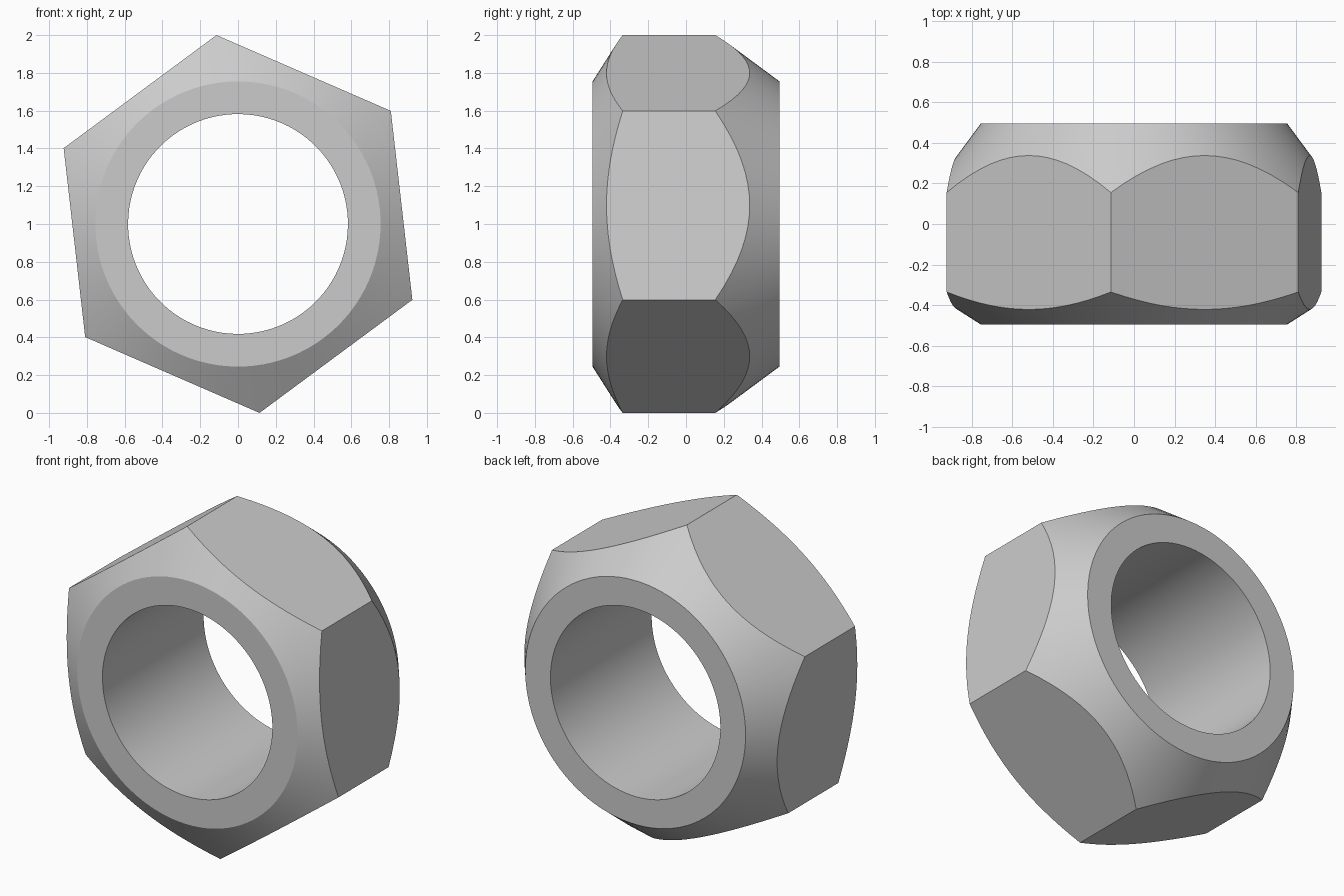
import bpy
import bmesh
import math

cube = bpy.data.objects.get("Cube")
if cube:
    bpy.data.objects.remove(cube, do_unlink=True)

SIDES = 6
STEPS = 16                      # segments along each flat
TURN = math.radians(36.5)       # angle of one corner
CORNER = 1.0065                 # corner radius
FLAT = CORNER * math.cos(math.pi / SIDES)
RIM = 0.755                     # radius of the flat end faces
BORE = 0.582
HALF = 0.495                    # half thickness
FRONT_DROP = 0.16               # chamfer depth at the corners
BACK_DROP = 0.34


def section(angle):
    """Closed cross-section (radius, y) of the nut at an angle from a corner."""
    within = angle % (math.tau / SIDES) - math.pi / SIDES
    outer = FLAT / math.cos(within)
    reach = (outer - RIM) / (CORNER - RIM)
    return [(BORE, -HALF), (RIM, -HALF), (outer, -HALF + FRONT_DROP * reach),
            (outer, HALF - BACK_DROP * reach), (RIM, HALF), (BORE, HALF)]


# Hexagonal nut: sweep the section around the bore
bm = bmesh.new()
count = SIDES * STEPS
rings = []
for i in range(count):
    angle = math.tau * i / count
    a = angle + TURN
    rings.append([bm.verts.new((r * math.cos(a), y, 1 + r * math.sin(a)))
                  for r, y in section(angle)])
for i in range(count):
    here, after = rings[i], rings[(i + 1) % count]
    for j in range(len(here)):
        k = (j + 1) % len(here)
        bm.faces.new((here[j], here[k], after[k], after[j]))
bmesh.ops.recalc_face_normals(bm, faces=bm.faces)
mesh = bpy.data.meshes.new("hex_nut")
bm.to_mesh(mesh)
bm.free()

nut = bpy.data.objects.new("hex_nut", mesh)
bpy.context.collection.objects.link(nut)

# Plain grey metal
grey = bpy.data.materials.new("light_grey")
grey.use_nodes = True
colour = (0.6, 0.6, 0.6, 1)
grey.diffuse_color = colour
grey.node_tree.nodes["Principled BSDF"].inputs["Base Color"].default_value = colour
mesh.materials.append(grey)

# Smooth bore and chamfers, crisp edges
bpy.ops.object.select_all(action='DESELECT')
nut.select_set(True)
bpy.context.view_layer.objects.active = nut
bpy.ops.object.shade_smooth_by_angle(angle=math.radians(25))
